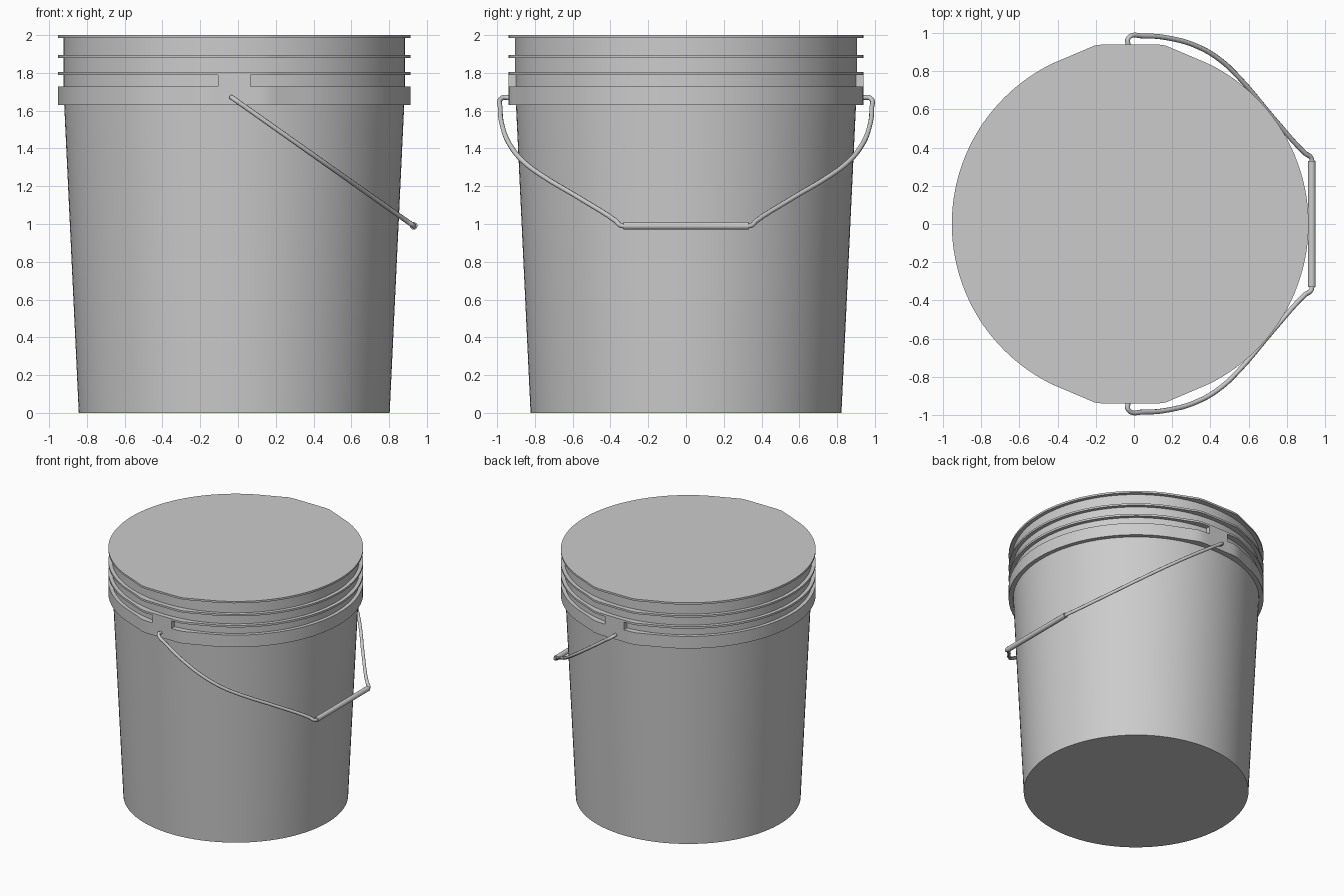
import bpy, bmesh, math

cube = bpy.data.objects.get("Cube")
if cube:
    bpy.data.objects.remove(cube)

CX = -0.02          # bucket axis
RIM, WALL = 0.933, 0.905
FLAT_Y, FLAT_X = 0.94, 0.17
SEGMENTS = 128

grey = bpy.data.materials.new("grey_plastic")
grey.use_nodes = True
grey.diffuse_color = (0.6, 0.6, 0.6, 1)
grey.node_tree.nodes["Principled BSDF"].inputs["Base Color"].default_value = (0.6, 0.6, 0.6, 1)


def finish(obj, angle=30):
    obj.data.materials.append(grey)
    bpy.ops.object.select_all(action="DESELECT")
    obj.select_set(True)
    bpy.context.view_layer.objects.active = obj
    bpy.ops.object.shade_smooth_by_angle(angle=math.radians(angle))


def mesh_object(name, bm):
    bmesh.ops.recalc_face_normals(bm, faces=bm.faces)
    mesh = bpy.data.meshes.new(name)
    bm.to_mesh(mesh)
    bm.free()
    obj = bpy.data.objects.new(name, mesh)
    bpy.context.collection.objects.link(obj)
    return obj


def rim_radius(a):
    """Rim outline: a circle with a flat boss at front and back."""
    phi = math.atan2(abs(math.cos(a)), abs(math.sin(a)))
    corner, end = math.atan2(FLAT_X, FLAT_Y), math.radians(26)
    if phi < corner:
        return FLAT_Y / math.cos(phi)
    if phi < end:
        # straight side from the boss corner back to the circle
        ex, ey = RIM * math.sin(end), RIM * math.cos(end)
        dx, dy = ex - FLAT_X, ey - FLAT_Y
        return (FLAT_X * dy - FLAT_Y * dx) / (math.sin(phi) * dy - math.cos(phi) * dx)
    return RIM


# Bucket: tapered body, grip band, three thin ribs and a closed top
rows = [(0.823, 0), (0.9, 1.63)]
for low, high in ((1.63, 1.728), (1.79, 1.806), (1.88, 1.895), (1.985, 2.0)):
    if low > 1.63:
        rows.append((WALL, low))
    rows += [(None, low), (None, high)]
    if high < 2:
        rows.append((WALL, high))

bm = bmesh.new()
rings = []
for radius, z in rows:
    ring = []
    for i in range(SEGMENTS):
        a = math.tau * i / SEGMENTS
        r = radius or rim_radius(a)
        ring.append(bm.verts.new((CX + r * math.cos(a), r * math.sin(a), z)))
    rings.append(ring)
for lower, upper in zip(rings, rings[1:]):
    for i in range(SEGMENTS):
        j = (i + 1) % SEGMENTS
        bm.faces.new((lower[i], lower[j], upper[j], upper[i]))
bm.faces.new(rings[0][::-1])
bm.faces.new(rings[-1])
finish(mesh_object("bucket", bm))

# Lugs that join the band to the lowest rib above each handle pivot
for side, name in ((-1, "front_lug"), (1, "back_lug")):
    bm = bmesh.new()
    bmesh.ops.create_cube(bm, size=1)
    for v in bm.verts:
        v.co = (CX + v.co.x * 0.17, side * (0.895 + v.co.y * 0.09), 1.76 + v.co.z * 0.075)
    finish(mesh_object(name, bm))

# Wire handle: half path as (y, z), leaning in a plane towards +x
half = [(0.93, 1.668), (0.972, 1.668), (0.983, 1.61), (0.97, 1.51), (0.93, 1.415),
        (0.86, 1.33), (0.76, 1.255), (0.56, 1.135), (0.37, 1.015), (0.345, 0.992), (0.3, 0.99)]
path = [(-y, z) for y, z in half] + half[::-1]
curve = bpy.data.curves.new("wire_handle", "CURVE")
curve.dimensions = "3D"
curve.bevel_depth = 0.013
curve.bevel_resolution = 2
curve.resolution_u = 5
curve.use_fill_caps = True
spline = curve.splines.new("BEZIER")
spline.bezier_points.add(len(path) - 1)
for point, (y, z) in zip(spline.bezier_points, path):
    point.co = (-0.03 + 0.96 * (1.668 - z) / 0.678, y, z)
    point.handle_left_type = point.handle_right_type = "AUTO"
wire = bpy.data.objects.new("wire_handle", curve)
bpy.context.collection.objects.link(wire)
bpy.ops.object.select_all(action="DESELECT")
wire.select_set(True)
bpy.context.view_layer.objects.active = wire
bpy.ops.object.convert(target="MESH")
finish(bpy.context.view_layer.objects.active, 50)

# Hand grip
bpy.ops.mesh.primitive_cylinder_add(vertices=20, radius=0.02, depth=0.66,
                                    location=(0.93, 0, 0.99), rotation=(math.pi / 2, 0, 0))
grip = bpy.context.object
grip.name = "hand_grip"
finish(grip, 40)
